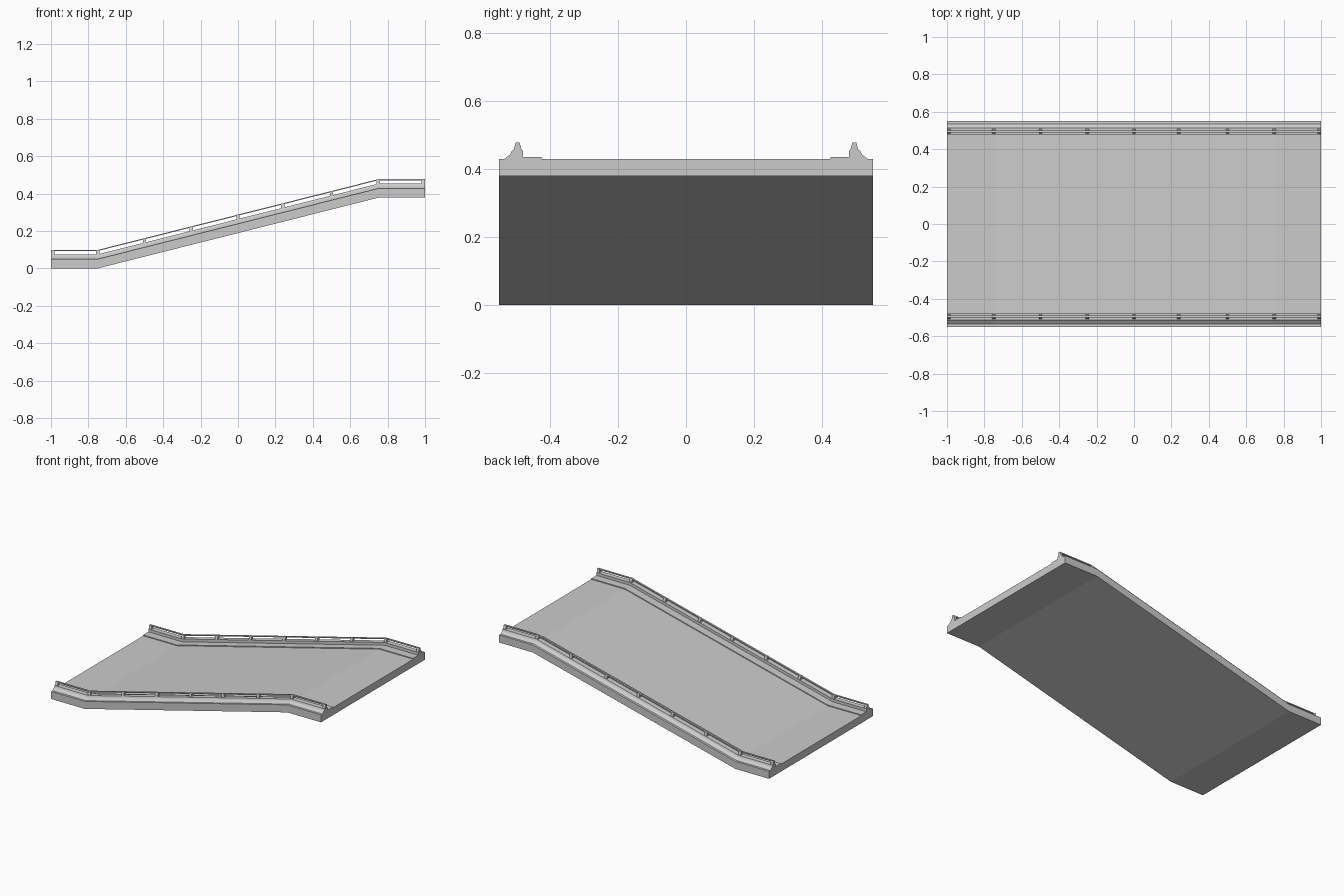
import bpy, bmesh

if "Cube" in bpy.data.objects:
    bpy.data.objects.remove(bpy.data.objects["Cube"])

RISE = 0.378
PATH = [-1.0, -0.75, 0.75, 1.0]
DECK = 0.05


def base_z(x):
    return RISE * min(max((x + 0.75) / 1.5, 0), 1)


def make_object(name, bm):
    bmesh.ops.recalc_face_normals(bm, faces=bm.faces)
    mesh = bpy.data.meshes.new(name)
    bm.to_mesh(mesh)
    bm.free()
    obj = bpy.data.objects.new(name, mesh)
    bpy.context.collection.objects.link(obj)
    return obj


def sweep(name, profile, side=1):
    """Sweep a (y, z) profile along the ramp, keeping sections vertical."""
    bm = bmesh.new()
    rings = [[bm.verts.new((x, side * y, base_z(x) + z)) for y, z in profile]
             for x in PATH]
    n = len(profile)
    for a, b in zip(rings, rings[1:]):
        for i in range(n):
            j = (i + 1) % n
            bm.faces.new((a[i], a[j], b[j], b[i]))
    bm.faces.new(rings[0])
    bm.faces.new(rings[-1])
    return make_object(name, bm)


def posts(name, side):
    """Tapered rail posts standing on the barrier."""
    bm = bmesh.new()
    for x in [-0.99, -0.75, -0.5, -0.25, 0, 0.24, 0.5, 0.75, 0.99]:
        rings = []
        for z, hy in [(0.018, 0.013), (0.027, 0.012), (0.048, 0.006)]:
            rings.append([bm.verts.new((x + sx * 0.009,
                                        side * (0.495 + sy * hy),
                                        base_z(x) + DECK + z))
                          for sx, sy in [(-1, -1), (1, -1), (1, 1), (-1, 1)]])
        for a, b in zip(rings, rings[1:]):
            for i in range(4):
                j = (i + 1) % 4
                bm.faces.new((a[i], a[j], b[j], b[i]))
        bm.faces.new(rings[0])
        bm.faces.new(rings[-1])
    return make_object(name, bm)


# Road slab
sweep("road_deck", [(-0.55, 0), (0.55, 0), (0.55, DECK), (-0.55, DECK)])

# Kerb with sloped barrier, seated on the slab
barrier = [(0.535, 0), (0.517, 0.014), (0.512, 0.025), (0.479, 0.025),
           (0.479, 0.006), (0.425, 0.006), (0.425, 0)]
# Thin handrail
rail = [(0.489, 0.043), (0.501, 0.043), (0.501, 0.049), (0.489, 0.049)]

for label, side in [("front", -1), ("back", 1)]:
    sweep(label + "_barrier", [(y, z + DECK) for y, z in barrier], side)
    sweep(label + "_handrail", [(y, z + DECK) for y, z in rail], side)
    posts(label + "_rail_posts", side)
